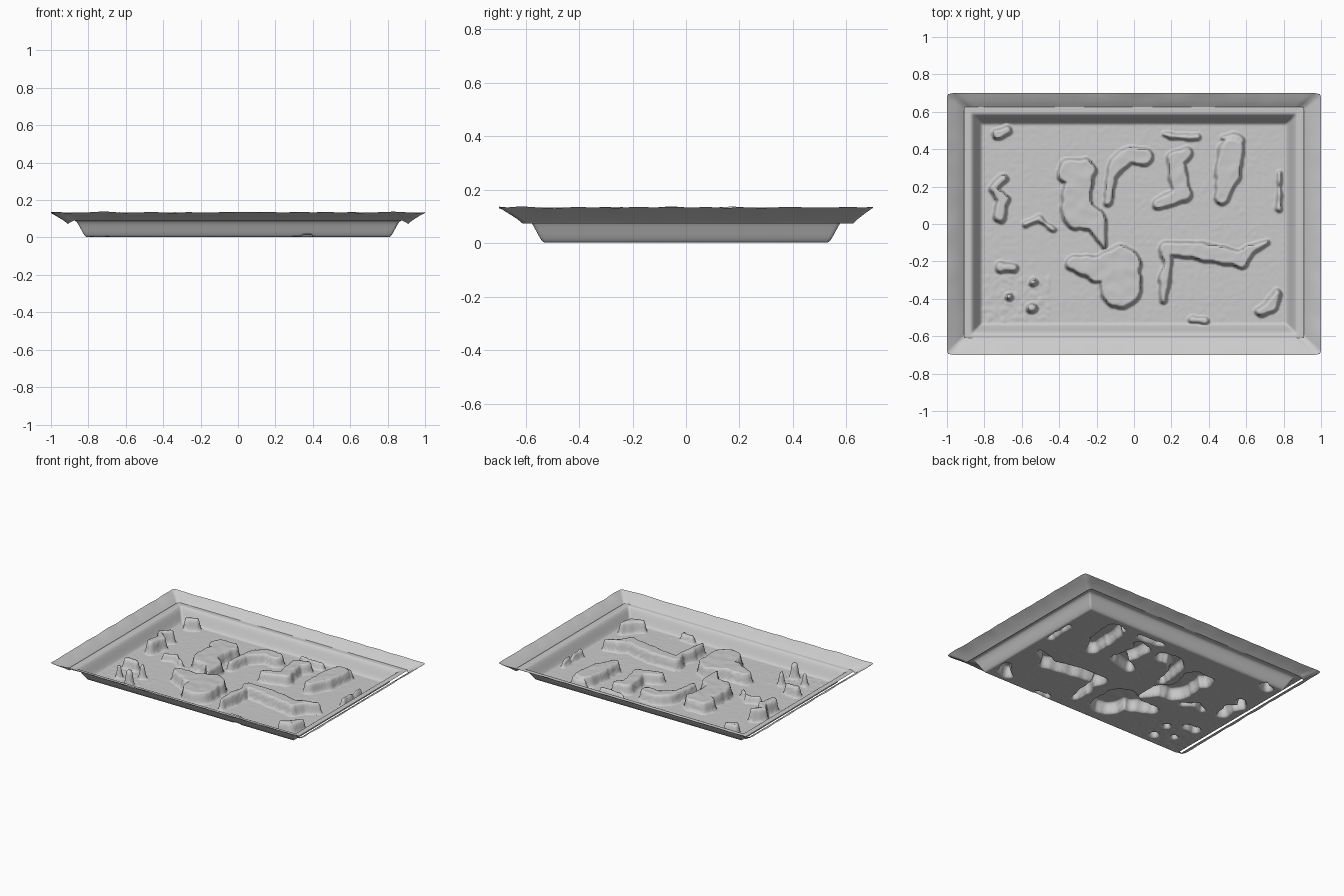
import bpy, bmesh, math
from mathutils import noise, Vector

if "Cube" in bpy.data.objects:
    bpy.data.objects.remove(bpy.data.objects["Cube"])

X_EDGE, Y_MIN, Y_MAX, LIP = 0.91, -0.61, 0.625, 0.09
FLOOR_X, FLOOR_Y = 0.805, 0.525
STEP, SOFT = 0.0075, 0.02
bumps = []


def smooth(t):
    t = min(max(t, 0), 1)
    return t * t * (3 - 2 * t)


def bump(height, *path):
    """A raised hollow ridge along points (x, y, radius)."""
    bumps.append((height, path if len(path) > 1 else path * 2))


def path_distance(x, y, path):
    best = 9
    for (ax, ay, ar), (bx, by, br) in zip(path, path[1:]):
        dx, dy = bx - ax, by - ay
        t = ((x - ax) * dx + (y - ay) * dy) / max(dx * dx + dy * dy, 1e-9)
        t = min(max(t, 0), 1)
        best = min(best, math.hypot(x - ax - t * dx, y - ay - t * dy) - ar - t * (br - ar))
    return best


# Large raised shapes
bump(.08, (-.34, .28, .07), (-.27, .28, .065), (-.31, .17, .075), (-.30, .06, .085), (-.21, .02, .06), (-.16, -.12, .01))
bump(.07, (-.14, .12, .02), (-.12, .25, .025), (-.08, .33, .045), (-.02, .37, .045), (.05, .36, .05))
bump(.07, (.27, .37, .04), (.22, .35, .04), (.24, .24, .05), (.26, .16, .045), (.13, .11, .03))
bump(.075, (.52, .39, .07), (.50, .26, .065), (.47, .14, .035))
bump(.06, (.48, .46, .018), (.55, .45, .035))
bump(.08, (-.32, -.21, .04), (-.20, -.24, .07), (-.07, -.22, .105), (-.07, -.34, .11))
bump(.08, (.17, -.13, .035), (.30, -.14, .045), (.45, -.16, .045), (.57, -.19, .045), (.62, -.14, .03), (.71, -.10, .01))
bump(.08, (.17, -.13, .03), (.18, -.22, .02), (.16, -.30, .03), (.16, -.41, .012))

# Narrow ridges
bump(.05, (.16, .48, .012), (.25, .465, .015), (.34, .465, .015))
bump(.06, (.777, .27, .011), (.777, .08, .011))
bump(.05, (-.58, 0, .012), (-.51, .03, .015), (-.43, -.03, .01))

# Small knobs
bump(.08, (-.73, .48, .025), (-.68, .50, .025))
bump(.09, (-.70, .24, .022), (-.75, .19, .022), (-.70, .13, .03), (-.72, .04, .03))
bump(.07, (-.71, -.23, .028), (-.64, -.235, .02))
bump(.10, (-.54, -.31, .02))
bump(.09, (-.67, -.39, .018))
bump(.11, (-.545, -.45, .025))
bump(.05, (.31, -.51, .016), (.38, -.515, .016))
bump(.08, (.67, -.47, .02), (.73, -.44, .035), (.765, -.37, .022))


def tray_height(x, y):
    wall = LIP * smooth(max(abs(x) - FLOOR_X, abs(y) - FLOOR_Y) / 0.07)
    rough = 0.002
    if x < -.45 and y < -.28:
        rough = 0.006
    floor = .002 + rough * abs(noise.noise(Vector((x * 25, y * 25, 3))))
    z = max(wall, floor)
    wobble = .010 * noise.noise(Vector((x * 18, y * 18, 0)))
    for height, path in bumps:
        d = path_distance(x, y, path)
        if d < SOFT:
            z = max(z, height * smooth(.5 - (d + wobble) / SOFT) + wobble * .3 * (d < -SOFT))
    return z


def sheet(name, rows, closed=False):
    """Skin a list of equally long point rows."""
    bm = bmesh.new()
    vs = [[bm.verts.new(p) for p in row] for row in rows]
    n = len(rows[0])
    for a, b in zip(vs, vs[1:]):
        for i in range(n if closed else n - 1):
            j = (i + 1) % n
            bm.faces.new((a[i], a[j], b[j], b[i]))
    bmesh.ops.recalc_face_normals(bm, faces=bm.faces)
    if sum(f.normal.z for f in bm.faces) < 0:
        bmesh.ops.reverse_faces(bm, faces=bm.faces)
    for f in bm.faces:
        f.smooth = True
    mesh = bpy.data.meshes.new(name)
    bm.to_mesh(mesh)
    bm.free()
    ob = bpy.data.objects.new(name, mesh)
    bpy.context.collection.objects.link(ob)
    return ob


# Tray with walls and floor relief
nx, ny = round(2 * X_EDGE / STEP), round((Y_MAX - Y_MIN) / STEP)
rows = []
for j in range(ny + 1):
    y = Y_MIN + (Y_MAX - Y_MIN) * j / ny
    row = []
    for i in range(nx + 1):
        x = -X_EDGE + 2 * X_EDGE * i / nx
        row.append((x, y, tray_height(x, y)))
    rows.append(row)
sheet("tray", rows)


# Sloping rim around the tray
def rim_row(k):
    n, pts = 60, []
    corners = [(-1, -1), (1, -1), (1, 1), (-1, 1)]
    for s in range(4):
        (ax, ay), (bx, by) = corners[s], corners[(s + 1) % 4]
        for i in range(n):
            t = i / n
            u, v = ax + (bx - ax) * t, ay + (by - ay) * t
            inner_y = (Y_MIN + Y_MAX) / 2 + v * (Y_MAX - Y_MIN) / 2
            x = u * (X_EDGE + k * (1 - X_EDGE))
            y = inner_y + k * (v * .7 - inner_y)
            low = .09 if s % 2 == 0 and i > 0 else .073
            high = .134 + .006 * noise.noise(Vector((x * 9, y * 9, 1)))
            if i == 0 and k == 1:
                x, y = x * .994, y * .992
            pts.append((x, y, low + (high - low) * (k ** .85)))
    return pts


sheet("rim", [rim_row(k / 4) for k in range(5)], closed=True)
